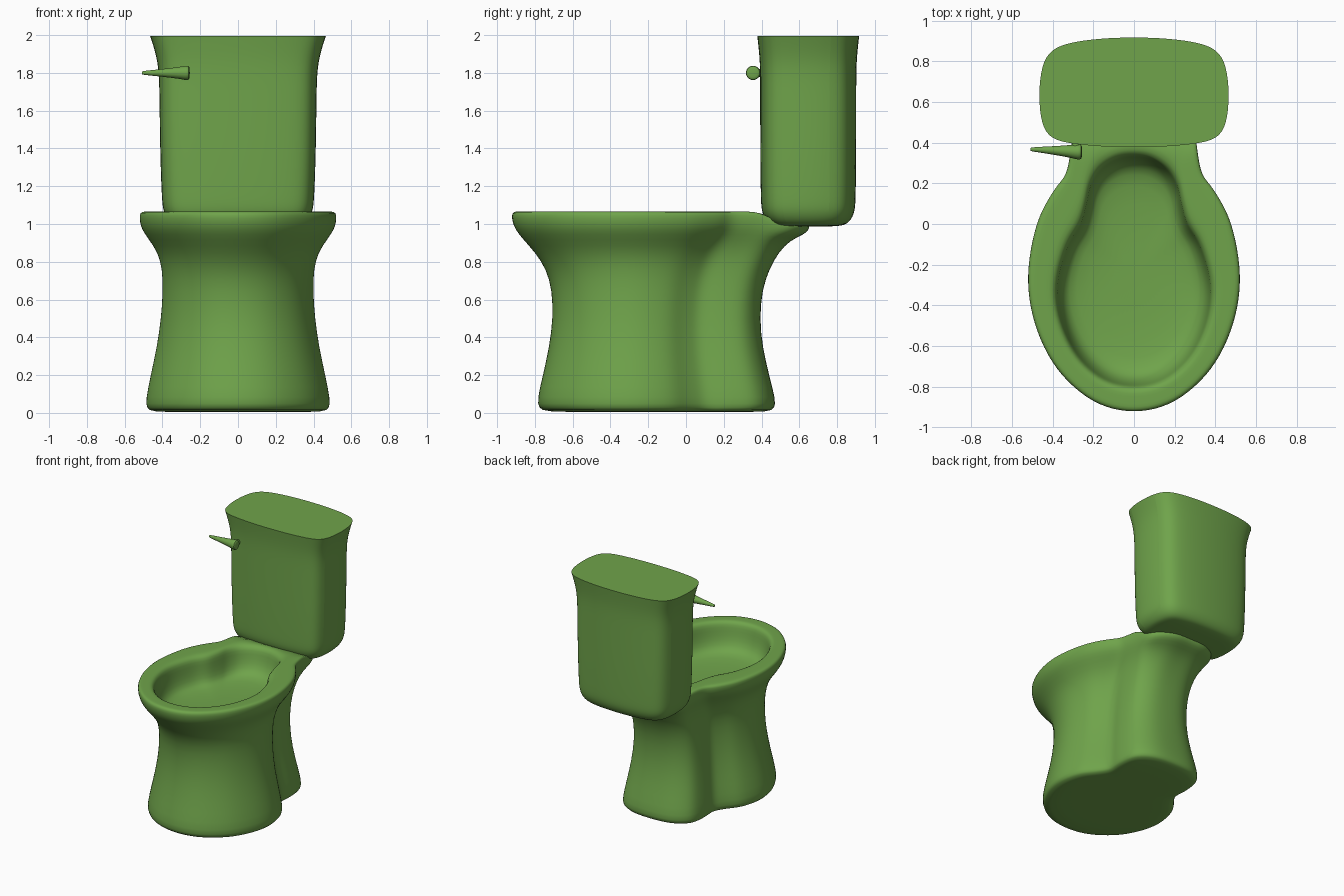
import bpy, bmesh, math
from mathutils import Vector

if "Cube" in bpy.data.objects:
    bpy.data.objects.remove(bpy.data.objects["Cube"])

green = bpy.data.materials.new("green")
green.diffuse_color = (0.16, 0.37, 0.07, 1)
green.use_nodes = True
green.node_tree.nodes["Principled BSDF"].inputs["Base Color"].default_value = green.diffuse_color


def mirror_outline(half):
    """Half outline (front to back, x >= 0) to a closed loop."""
    return [Vector(p) for p in half] + [Vector((-x, y)) for x, y in half[-2:0:-1]]


def smooth_loop(pts, n=3):
    """Closed Catmull-Rom resampling."""
    out, m = [], len(pts)
    for i in range(m):
        a, b, c, d = (pts[(i + k) % m] for k in (-1, 0, 1, 2))
        for j in range(n):
            t = j / n
            out.append(0.5 * (2 * b + (c - a) * t + (2 * a - 5 * b + 4 * c - d) * t * t
                              + (3 * b - a - 3 * c + d) * t ** 3))
    return out


def loft(name, rings, subdiv, crease_last=False, fan_last=False, angle=50):
    bm = bmesh.new()
    loops = [[bm.verts.new(p) for p in r] for r in rings]
    n = len(loops[0])
    for a, b in zip(loops, loops[1:]):
        for i in range(n):
            bm.faces.new((a[i], a[(i + 1) % n], b[(i + 1) % n], b[i]))
    bm.faces.new(loops[0][::-1])
    top = bm.faces.new(loops[-1])
    if crease_last:
        lay = bm.edges.layers.float.new("crease_edge")
        for e in top.edges:
            e[lay] = 1.0
    if fan_last:
        bmesh.ops.poke(bm, faces=[top])
    bmesh.ops.recalc_face_normals(bm, faces=bm.faces)
    me = bpy.data.meshes.new(name)
    bm.to_mesh(me)
    bm.free()
    ob = bpy.data.objects.new(name, me)
    bpy.context.collection.objects.link(ob)
    me.materials.append(green)
    mod = ob.modifiers.new("smooth", 'SUBSURF')
    mod.levels = mod.render_levels = subdiv
    bpy.ops.object.select_all(action='DESELECT')
    ob.select_set(True)
    bpy.context.view_layer.objects.active = ob
    bpy.ops.object.shade_smooth_by_angle(angle=math.radians(angle))
    return ob


# Bowl outlines: foot, rim and keyhole opening
FOOT = smooth_loop(mirror_outline([
    (0, -.79), (.19, -.75), (.36, -.62), (.46, -.44), (.49, -.26), (.45, -.09),
    (.37, .02), (.32, .11), (.325, .23), (.30, .37), (.18, .455), (0, .475)]))
RIM = smooth_loop(mirror_outline([
    (0, -.925), (.2, -.875), (.38, -.715), (.49, -.49), (.523, -.25), (.48, 0),
    (.40, .16), (.335, .25), (.31, .38), (.28, .55), (.15, .645), (0, .655)]))
HOLE = smooth_loop(mirror_outline([
    (0, -.80), (.15, -.765), (.28, -.65), (.36, -.48), (.38, -.3), (.33, -.11),
    (.265, 0), (.235, .10), (.215, .19), (.17, .27), (.09, .325), (0, .34)]))
YC = -0.25


def deck_z(y, z):
    """Lower the rear deck below the tank."""
    if z < 0.9 or y < 0.38:
        return z
    t = min((y - 0.38) / 0.14, 1)
    return z - 0.065 * t * t * (3 - 2 * t) * (z - 0.9) / 0.165


def outer_ring(z, w, yf, yb, t):
    pts = [a.lerp(b, t) for a, b in zip(FOOT, RIM)]
    mw = max(p.x for p in pts)
    lo, hi = min(p.y for p in pts), max(p.y for p in pts)
    ring = []
    for p in pts:
        s = (YC - yf) / (YC - lo) if p.y < YC else (yb - YC) / (hi - YC)
        y = YC + (p.y - YC) * s
        ring.append((p.x * w / mw, y, deck_z(y, z)))
    return ring


# Bowl: outside from the foot up, over the rim and down inside
rings = [outer_ring(*r) for r in [
    (.005, .30, -.5, .25, 0), (.005, .46, -.75, .445, 0), (.025, .485, -.78, .47, 0),
    (.07, .49, -.79, .475, 0), (.2, .463, -.758, .44, 0), (.35, .43, -.725, .405, 0),
    (.5, .408, -.705, .39, .05), (.65, .398, -.71, .403, .12), (.76, .402, -.74, .44, .25),
    (.85, .425, -.80, .49, .5), (.92, .475, -.865, .55, .8), (.97, .51, -.905, .62, .95),
    (1.01, .521, -.92, .65, 1), (1.05, .523, -.925, .655, 1), (1.066, .512, -.912, .65, 1)]]
for t in (.3, .6, .85):
    rings.append([(*(p := a.lerp(b, t)), deck_z(p.y, 1.066)) for a, b in zip(RIM, HOLE)])
for s, z in ((1, 1.045), (.985, 1.0), (.96, .93), (.90, .865), (.78, .84), (.4, .825)):
    rings.append([(p.x * s, YC + (p.y - YC) * s, z) for p in HOLE])
loft("bowl", rings, 1, fan_last=True, angle=80)

# Tank: rounded body flaring to a hard-edged flat lid
LID = mirror_outline([(0, -1), (.75, -.92), (1, -.72), (1, .60), (.75, .90), (0, 1)])
TY = 0.648
tank = [[(p.x * hx, TY + p.y * hy, z) for p in LID] for z, hx, hy in [
    (.985, .30, .16), (1.0, .36, .22), (1.06, .40, .255), (1.14, .408, .259),
    (1.4, .417, .262), (1.7, .42, .262), (1.86, .425, .262), (1.995, .47, .278)]]
loft("tank", tank, 3, crease_last=True)

# Flush handle: tapered lever pointing to the side
SEG = 12
lever = [[(x, y + r * math.cos(2 * math.pi * k / SEG), 1.8 + r * math.sin(2 * math.pi * k / SEG))
          for k in range(SEG)]
         for x, y, r in [(-.255, .355, .025), (-.26, .355, .039), (-.275, .355, .041),
                         (-.30, .356, .034), (-.40, .362, .021), (-.50, .367, .011),
                         (-.51, .367, .008)]]
loft("flush_handle", lever, 1)
# Short stem joining the handle to the tank
stem = [[(-.285 + r * math.cos(2 * math.pi * k / SEG), y, 1.8 + r * math.sin(2 * math.pi * k / SEG))
         for k in range(SEG)] for y, r in [(.35, .022), (.38, .022), (.42, .022)]]
loft("handle_stem", stem, 1)
